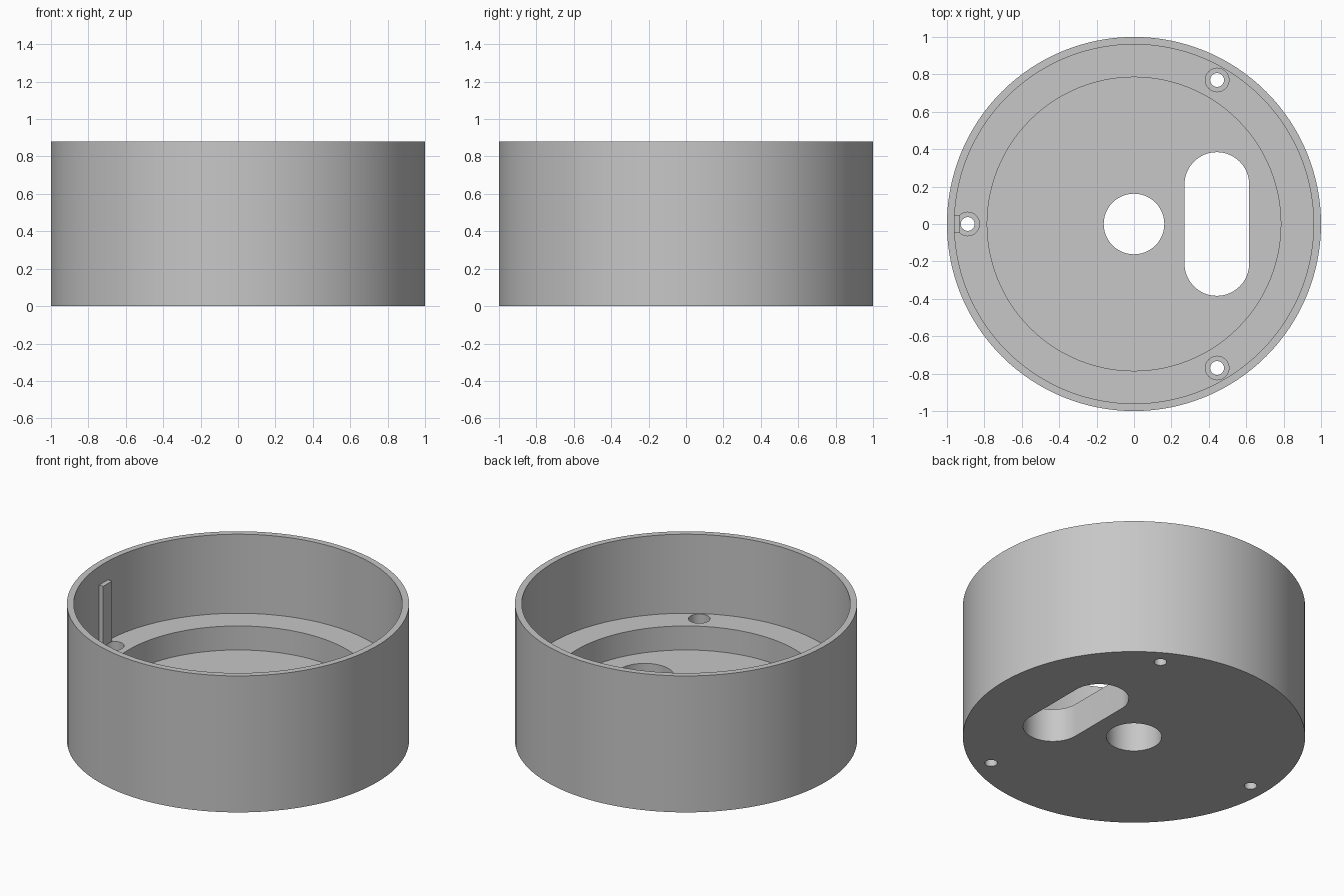
import bpy
import math

cube = bpy.data.objects.get("Cube")
if cube:
    bpy.data.objects.remove(cube, do_unlink=True)

HEIGHT, LEDGE, FLOOR, BORE = 0.88, 0.37, 0.215, 0.15

grey = bpy.data.materials.new("plain grey")
grey.use_nodes = True
grey.diffuse_color = (0.57, 0.57, 0.57, 1)
grey.node_tree.nodes["Principled BSDF"].inputs["Base Color"].default_value = grey.diffuse_color


def cylinder(name, radius, bottom, top, x=0, y=0, sides=48):
    bpy.ops.mesh.primitive_cylinder_add(vertices=sides, radius=radius, depth=top - bottom,
                                        location=(x, y, (bottom + top) / 2))
    obj = bpy.context.object
    obj.name = name
    obj.data.materials.append(grey)
    return obj


def box(name, size, location):
    bpy.ops.mesh.primitive_cube_add(size=1, location=location)
    obj = bpy.context.object
    obj.name = name
    obj.scale = size
    bpy.ops.object.transform_apply(location=False, rotation=False, scale=True)
    obj.data.materials.append(grey)
    return obj


def cut(target, cutter):
    mod = target.modifiers.new("cut", 'BOOLEAN')
    mod.operation = 'DIFFERENCE'
    mod.solver = 'EXACT'
    mod.object = cutter
    bpy.context.view_layer.objects.active = target
    bpy.ops.object.modifier_apply(modifier=mod.name)
    bpy.data.objects.remove(cutter, do_unlink=True)


# Round cup with a stepped interior
cup = cylinder("round_housing", 1, 0, HEIGHT, sides=128)
cut(cup, cylinder("upper_cavity", 0.96, LEDGE, HEIGHT + 0.1, sides=128))
cut(cup, cylinder("lower_recess", 0.785, FLOOR, LEDGE + 0.1, sides=128))

# Central hole and rounded slot through the floor
cut(cup, cylinder("centre_hole", 0.162, -0.1, FLOOR + 0.05, sides=64))
SLOT_X, SLOT_R, SLOT_Y = 0.443, 0.173, 0.211
cut(cup, box("slot_middle", (2 * SLOT_R, 2 * SLOT_Y, 0.4), (SLOT_X, 0, 0.1)))
for side in (-1, 1):
    cut(cup, cylinder("slot_end", SLOT_R, -0.1, 0.3, SLOT_X, side * SLOT_Y, 64))

# Three counterbored screw holes in the ledge
for i in range(3):
    angle = math.pi + i * math.tau / 3
    x, y = 0.889 * math.cos(angle), 0.889 * math.sin(angle)
    cut(cup, cylinder("counterbore", 0.063, BORE, LEDGE + 0.05, x, y))
    cut(cup, cylinder("screw_hole", 0.037, -0.1, BORE + 0.05, x, y, 32))

# Locating rib on the inner wall
RIB_TOP = 0.76
rib = box("locating_rib", (0.04, 0.09, RIB_TOP - LEDGE), (-0.95, 0, (RIB_TOP + LEDGE) / 2))

bpy.ops.object.select_all(action='DESELECT')
cup.select_set(True)
bpy.context.view_layer.objects.active = cup
bpy.ops.object.shade_smooth_by_angle(angle=math.radians(30))
